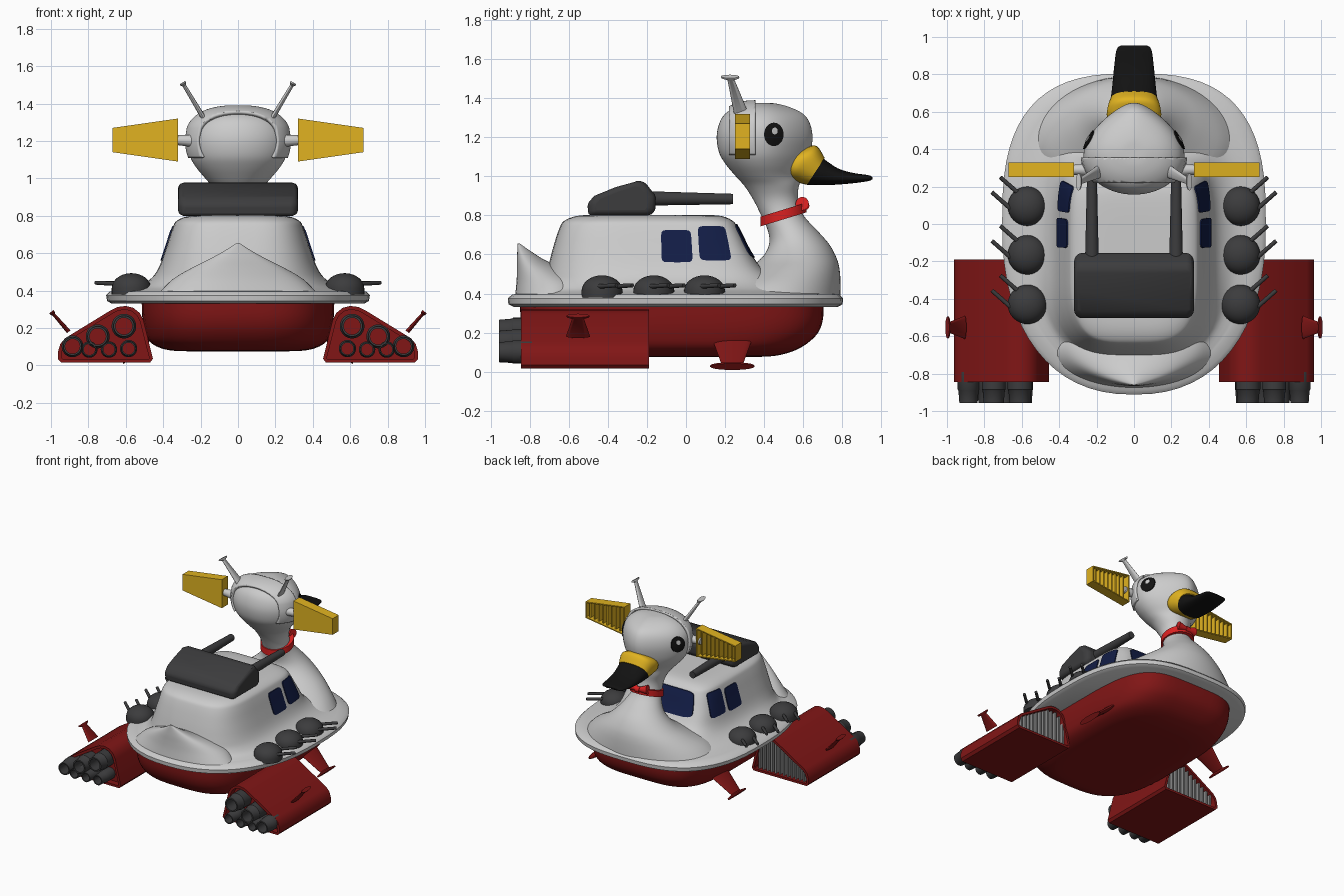
import bpy, bmesh, math
from mathutils import Vector as V
from mathutils.bvhtree import BVHTree

if "Cube" in bpy.data.objects:
    bpy.data.objects.remove(bpy.data.objects["Cube"])

COL = {"red": (.22, .008, .008), "dark": (.045, .045, .047), "yellow": (.75, .45, .015),
       "black": (.006, .006, .006), "glass": (.006, .012, .06), "scarlet": (.7, .015, .015),
       "metal": (.25, .25, .25)}
MATS = {}
for key, rgb in COL.items():
    MATS[key] = bpy.data.materials.new(key)
    MATS[key].diffuse_color = (*rgb, 1)


def finish(name, bm, color=None, mirror=False, angle=40):
    bmesh.ops.recalc_face_normals(bm, faces=bm.faces)
    me = bpy.data.meshes.new(name)
    bm.to_mesh(me)
    bm.free()
    me.shade_smooth()
    me.set_sharp_from_angle(angle=math.radians(angle))
    if color:
        me.materials.append(MATS[color])
    ob = bpy.data.objects.new(name, me)
    bpy.context.collection.objects.link(ob)
    if mirror:
        ob.modifiers.new("mirror", 'MIRROR')
    return ob


def loft_bm(rings, caps=(True, True)):
    bm = bmesh.new()
    vs = [[bm.verts.new(p) for p in r] for r in rings]
    n = len(vs[0])
    for a, b in zip(vs, vs[1:]):
        for i in range(n):
            j = (i + 1) % n
            bm.faces.new((a[i], a[j], b[j], b[i]))
    if caps[0]:
        bm.faces.new(vs[0])
    if caps[1]:
        bm.faces.new(vs[-1])
    bmesh.ops.recalc_face_normals(bm, faces=bm.faces)
    return bm


def loft(name, rings, color=None, mirror=False, caps=(True, True), angle=40):
    return finish(name, loft_bm(rings, caps), color, mirror, angle)


def smooth(rows, k=4):
    """Catmull-Rom interpolation between parameter rows."""
    out = []
    for i in range(len(rows) - 1):
        q = [rows[max(i - 1, 0)], rows[i], rows[i + 1], rows[min(i + 2, len(rows) - 1)]]
        for s in range(k):
            t = s / k
            out.append([.5 * (2*b + (c-a)*t + (2*a-5*b+4*c-d)*t*t + (3*b-a-3*c+d)*t**3)
                        for a, b, c, d in zip(*q)])
    return out + [list(rows[-1])]


def spow(a, n):
    return math.copysign(abs(a) ** (2 / n), a)


def slab(z, yb, yf, w, cy, nb=2, nf=2, taper=0, N=64):
    """Horizontal ring with separate back and front roundness."""
    ring = []
    for i in range(N):
        t = 2 * math.pi * i / N
        c, s = math.cos(t), math.sin(t)
        n = nf if s > 0 else nb
        sy = spow(s, n)
        x = w * spow(c, n) * (1 - taper * max(sy, 0) ** 2)
        ring.append((x, cy + sy * ((yf - cy) if s > 0 else (cy - yb)), z))
    return ring


def ell(c, u, v, N=20, n=2):
    c, u, v = V(c), V(u), V(v)
    return [c + u * spow(math.cos(a), n) + v * spow(math.sin(a), n)
            for a in (2 * math.pi * i / N for i in range(N))]


def rod(name, p, q, r1, r2, color=None, mirror=True, N=16):
    d = V(q) - V(p)
    u = d.orthogonal().normalized()
    v = d.normalized().cross(u)
    return loft(name, [ell(p, u*r1, v*r1, N), ell(q, u*r2, v*r2, N)], color, mirror)


def blade(name, p, q, w1, w2, t, cap, color=None):
    """Flat tapering strut along p-q with a wider plate on its end."""
    p, q = V(p), V(q)
    d = (q - p).normalized()
    v = d.cross(V((0, 1, 0))).normalized()
    y = V((0, 1, 0))
    rows = [(p, w1, t), (q - d*.02, w2, t*.7), (q - d*.01, cap, t*1.2), (q, cap, t*1.2)]
    return loft(name, [ell(c, y*w, v*h) for c, w, h in rows], color, True)


def prism(name, pts, y0, y1, inset=0, depth=0, color=None, ends=(-1, 1), mirror=True):
    bm = loft_bm([[(x, y, z) for x, z in pts] for y in (y0, y1)])
    if inset:
        fs = [f for f in bm.faces if any(f.normal.y * e > .9 for e in ends)]
        bmesh.ops.inset_individual(bm, faces=fs, thickness=inset)
        for f in fs:
            off = f.normal * -depth
            new = bmesh.ops.extrude_discrete_faces(bm, faces=[f])["faces"][0]
            bmesh.ops.translate(bm, vec=off, verts=new.verts)
    return finish(name, bm, color, mirror, 30)


def panel(name, target, quad, direction, color, n=8, mirror=True):
    """Patch projected on a surface; quad = four 3D corners."""
    a, b, c, d = map(V, quad)
    tree = BVHTree.FromPolygons([v.co for v in target.data.vertices],
                                [p.vertices for p in target.data.polygons])
    dr, rings = V(direction), []
    for s, off in ((1, -.01), (1, .007), (.8, .007), (.6, .007), (.4, .007), (.2, .007), (.02, .007)):
        ring = []
        for i in range(40):
            t = 2 * math.pi * i / 40
            u = .5 + .5 * s * spow(math.cos(t), n)
            v = .5 + .5 * s * spow(math.sin(t), n)
            p = a.lerp(b, u).lerp(d.lerp(c, u), v)
            ring.append((tree.ray_cast(p, dr)[0] or p) - dr * off)
        rings.append(ring)
    return loft(name, rings, color, mirror)


# rim, deck and cabin
rim = [(.33, -.88, .775, .675, 0, 2.3, 2.8), (.345, -.91, .802, .70, 0, 2.3, 2.8),
       (.375, -.912, .805, .705, 0, 2.3, 2.8), (.395, -.89, .785, .685, 0, 2.3, 2.8)]
cabin = [(.40, -.84, .73, .63, 0, 2.3, 2.8), (.42, -.78, .66, .54, -.05, 2.5, 3),
         (.46, -.73, .52, .47, -.15, 2.8, 4), (.52, -.71, .40, .425, -.2, 3, 5),
         (.62, -.685, .325, .388, -.2, 3.2, 6), (.73, -.65, .27, .352, -.2, 3.4, 6),
         (.775, -.62, .235, .325, -.2, 3.4, 6), (.80, -.54, .16, .25, -.2, 3.4, 5),
         (.803, -.40, 0, .10, -.2, 3, 4)]
body = loft("deck_and_cabin", [slab(*r) for r in rim + smooth(cabin)])

# pointed tail
tail = [(.39, -.875, -.50, .42, -.68), (.46, -.868, -.50, .35, -.68), (.52, -.866, -.60, .25, -.74),
        (.57, -.866, -.72, .15, -.80), (.62, -.864, -.80, .06, -.84), (.655, -.862, -.85, .008, -.857)]
loft("tail", [slab(*r) for r in smooth(tail)])

# chest, neck and head
neck = [(.38, .10, .792, .54, .42), (.45, .17, .792, .47, .45), (.52, .30, .787, .37, .52),
        (.58, .385, .772, .28, .57), (.65, .425, .735, .20, .58), (.72, .42, .675, .145, .55),
        (.80, .385, .602, .108, .495), (.88, .345, .575, .105, .46), (.95, .30, .578, .135, .43)]
head = [(1.0, .255, .60, .175, .40), (1.06, .205, .62, .225, .38), (1.12, .17, .637, .257, .37),
        (1.20, .157, .648, .27, .365), (1.27, .17, .635, .255, .365), (1.32, .20, .60, .215, .37),
        (1.355, .255, .53, .155, .38), (1.373, .32, .46, .08, .39), (1.376, .37, .41, .02, .39)]
duck = loft("neck_and_head", [slab(*r) for r in
            smooth([r + (2, 2, 0) for r in neck] + [r + (2, 2, .4) for r in head])], angle=60)

# raised band over the head
g = .014
bm = loft_bm([slab(z + g*(z > 1.25), yb - g, yf + g, w + g, cy, 2, 2, .4)
              for z, yb, yf, w, cy in smooth(head)])
for co, no in (((0, .355, 0), (0, 1, 0)), ((0, .22, 0), (0, -1, 0)), ((0, 0, 1.11), (0, 0, -1))):
    bmesh.ops.bisect_plane(bm, geom=bm.verts[:] + bm.edges[:] + bm.faces[:],
                           plane_co=co, plane_no=no, clear_outer=True)
band = finish("headband", bm)
band.modifiers.new("thick", 'SOLIDIFY').thickness = .02

# beak: each row is top y, z, bottom y, z, half width
def beak(name, rows, color):
    rings = []
    for yt, zt, yb, zb, w in smooth(rows):
        t, b = V((0, yt, zt)), V((0, yb, zb))
        rings.append(ell((t + b) / 2, (w, 0, 0), (t - b) / 2, 32, 2.4))
    loft(name, rings, color)

beak("beak_base", [(.57, 1.13, .49, 1.04, .12), (.62, 1.15, .53, .99, .145),
                   (.67, 1.155, .58, .967, .14), (.71, 1.095, .62, .957, .126)], "yellow")
beak("beak_tip", [(.705, 1.09, .62, .957, .125), (.78, 1.04, .72, .955, .115),
                  (.86, 1.017, .84, .963, .105), (.935, 1.006, .93, .975, .093),
                  (.955, .995, .955, .985, .07)], "black")

# eyes and windows projected on the surfaces
def side_quad(y0, y1, z0, z1, lean=0):
    return [(1, y0, z0), (1, y1, z0), (1, y1 - lean, z1), (1, y0 - lean*.3, z1)]

panel("eye", duck, side_quad(.40, .50, 1.155, 1.275), (-1, 0, 0), "black", 2)
eye_dot = panel("eye_highlight", duck, side_quad(.44, .47, 1.215, 1.25), (-1, 0, 0), None, 2)
for v in eye_dot.data.vertices:
    v.co.x += .004
panel("rear_side_window", body, side_quad(-.125, .035, .56, .725, .01), (-1, 0, 0), "glass")
panel("front_side_window", body, side_quad(.07, .235, .57, .745, .035), (-1, 0, 0), "glass")
panel("windshield", body, [(-.29, 1, .585), (.29, 1, .585), (.25, 1, .755), (-.25, 1, .755)],
      (0, -1, 0), "glass", mirror=False)

# collar and bow
collar = []
for h, k in ((-.025, .9), (-.025, 1), (.025, 1), (.025, .9)):
    collar.append(ell((0, .50, .805 + h), (.125*k, 0, 0), (0, .118*k, .036*k), 40))
loft("collar", collar, "scarlet")
rod("bow_loop", (0, .61, .85), (.075, .595, .86), .014, .035, "scarlet")
rod("bow_knot", (-.018, .61, .85), (.018, .61, .85), .022, .022, "scarlet", False)

# antennae, ear mounts and ribbed ear panels
blade("antenna", (.17, .29, 1.30), (.297, .225, 1.512), .04, .018, .014, .046)
rod("ear_mount", (.22, .29, 1.20), (.34, .29, 1.205), .035, .025)
prism("ear_panel", [(.32, 1.09), (.67, 1.14), (.67, 1.27), (.32, 1.32)], .25, .328,
      .012, .05, "yellow", (1,))
for i in range(8):
    x = .362 + i * .038
    h = .10 - (x - .32) * .14
    prism("ear_rib", [(x, 1.205-h), (x+.01, 1.205-h), (x+.01, 1.205+h), (x, 1.205+h)],
          .27, .318, color="yellow")

# roof turret and twin guns
prof = [(-.50, .80), (-.505, .86), (-.47, .90), (-.36, .945), (-.25, .98), (-.21, .97),
        (-.155, .90), (-.155, .83), (-.18, .80)]
turret = loft("turret", [[(x, -.33 + (y + .33)*s, .88 + (z - .88)*s) for y, z in prof]
              for x, s in ((-.32, .84), (-.295, 1), (.295, 1), (.32, .84))], "dark")
bev = turret.modifiers.new("bevel", 'BEVEL')
bev.width, bev.segments = .015, 3
rod("turret_gun", (.225, -.19, .887), (.225, .24, .884), .037, .027, "dark", N=20)

# side gun domes
for y in (.095, -.165, -.43):
    loft("gun_dome", [ell((.57, y, z), (r, 0, 0), (0, r, 0), 32) for r, z in
         [(.105, .38), (.105, .415)] + [(.104*math.cos(a*.19), .415 + .078*math.sin(a*.19))
                                        for a in range(1, 9)]], "dark", True)
    for dx, dy in ((.02, .045), (.065, -.035)):
        rod("dome_gun", (.57 + dx, y + dy, .435), (.695 + dx, y + dy + .11, .442),
            .012, .011, "dark", N=10)

# red hull
hull = [(.345, -.85, .705, .515, -.1), (.26, -.845, .70, .512, -.1), (.19, -.82, .67, .50, -.1),
        (.13, -.77, .60, .475, -.1), (.095, -.71, .52, .42, -.1), (.078, -.64, .43, .34, -.1),
        (.075, -.5, .3, .2, -.1)]
loft("hull", [slab(*r, 3.2, 4) for r in smooth(hull)], "red")

# engine pods with intake slats and nozzles
pod = [(.455, .035), (.47, .015), (.945, .015), (.963, .035), (.962, .075), (.95, .115), (.925, .145),
       (.68, .295), (.645, .312), (.60, .318), (.56, .308), (.525, .28), (.505, .24)]
prism("engine_pod", pod, -.845, -.19, .02, .05, "red")
for i in range(12):
    x = .505 + i * .036
    top = min(.285, .285 - (x - .64) * .58, .22 + (x - .505) * 1.2)
    prism("intake_slat", [(x, .035), (x + .014, .035), (x + .014, top), (x, top)],
          -.245, -.205, color="metal")
for x, z, r in ((.61, .21, .066), (.75, .155, .064), (.885, .102, .058),
                (.585, .09, .046), (.69, .085, .044), (.795, .085, .044)):
    loft("nozzle", [ell((x, y, z), (r*k, 0, 0), (0, 0, r*k), 28) for k, y in
         ((1, -.79), (1, -.885), (.93, -.89), (.84, -.957), (.68, -.957), (.68, -.79))],
         "dark", True, (False, False))

# fins on the pods and under the hull
blade("pod_fin", (.905, -.553, .18), (.998, -.553, .287), .062, .03, .012, .058, "red")
blade("hull_fin", (.41, .237, .20), (.625, .237, .025), .115, .055, .018, .113, "red")

for m in bpy.data.materials:
    if m.users and not m.is_grease_pencil:
        m.use_nodes = True
        m.node_tree.nodes["Principled BSDF"].inputs["Base Color"].default_value = m.diffuse_color
